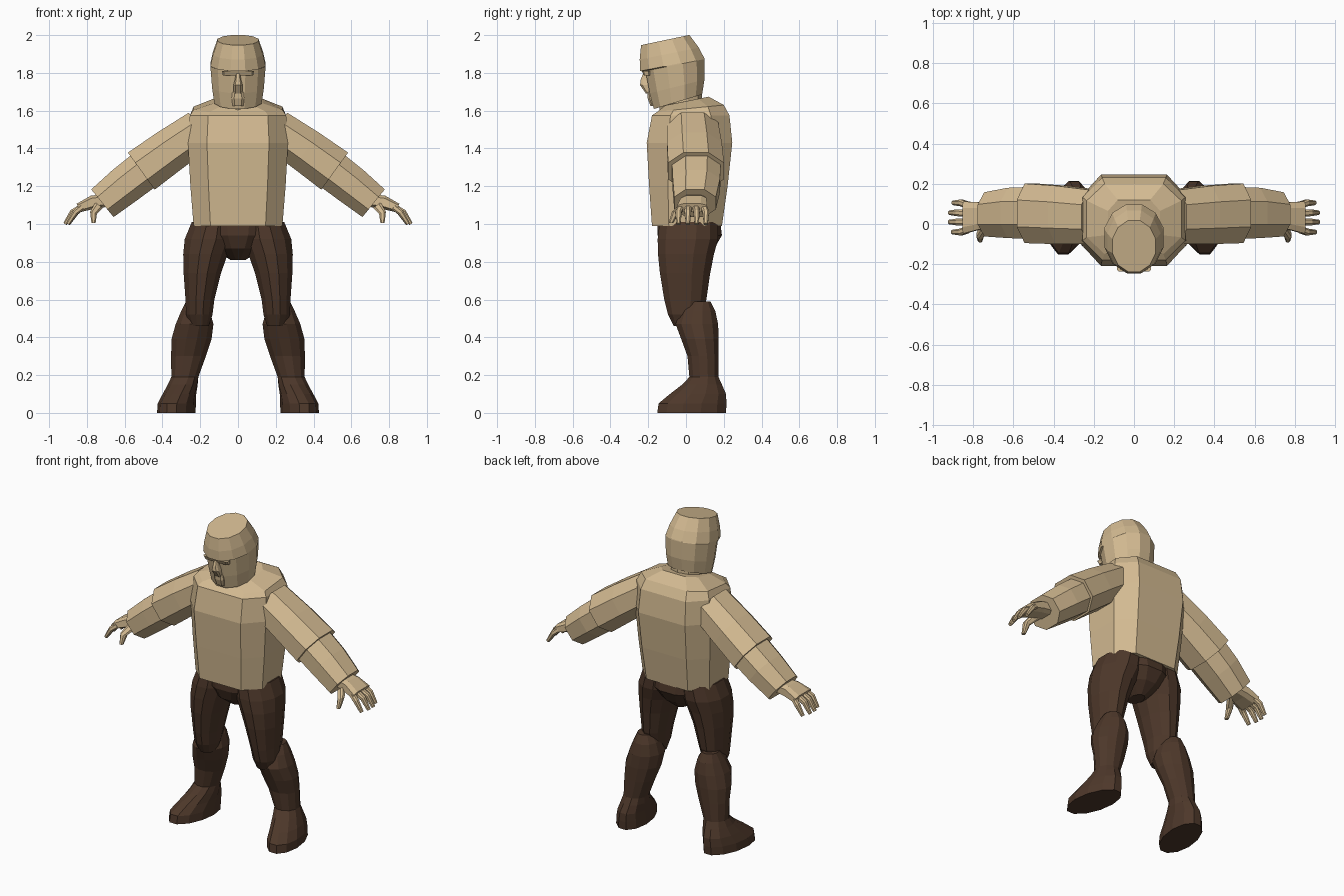
import bpy, bmesh, math
from mathutils import Vector as V


def material(name, rgb):
    m = bpy.data.materials.new(name)
    m.diffuse_color = (*rgb, 1)
    return m


TAN = material("tan cloth", (0.65, 0.49, 0.285))
BROWN = material("dark brown leather", (0.075, 0.039, 0.023))


def gon(n):
    """Regular n-gon with flat sides on the axes, reaching +-1."""
    c = math.cos(math.pi / n)
    return [(math.cos((i + .5) * 2 * math.pi / n) / c,
             math.sin((i + .5) * 2 * math.pi / n) / c) for i in range(n)]


def octagon(k, j):
    """Box with cut corners: k = flat width in x, j = flat width in y."""
    return [(1, -j), (1, j), (k, 1), (-k, 1), (-1, j), (-1, -j), (-k, -1), (k, -1)]


def loft(name, mat, rings, profile, mirror=False):
    """Skin rings of (centre, half axis u, half axis v)."""
    bm = bmesh.new()
    loops = [[bm.verts.new(c + u * a + v * b) for a, b in profile] for c, u, v in rings]
    n = len(profile)
    for p, q in zip(loops, loops[1:]):
        for i in range(n):
            bm.faces.new((p[i], p[(i + 1) % n], q[(i + 1) % n], q[i]))
    bm.faces.new(loops[0][::-1])
    bm.faces.new(loops[-1])
    bmesh.ops.recalc_face_normals(bm, faces=bm.faces)
    me = bpy.data.meshes.new(name)
    bm.to_mesh(me)
    bm.free()
    me.materials.append(mat)
    ob = bpy.data.objects.new(name, me)
    bpy.context.collection.objects.link(ob)
    if mirror:
        ob.modifiers.new("mirror", 'MIRROR').use_mirror_merge = False
    return ob


def level(z, x0, x1, y0, y1, slope=0, shear=0):
    """Ring around z; slope lifts it towards the back, shear turns it outwards."""
    cy, hy = (y0 + y1) / 2, (y1 - y0) / 2
    return (V(((x0 + x1) / 2, cy, z + slope * cy)), V(((x1 - x0) / 2, 0, 0)),
            V((-shear * hy, hy, slope * hy)))


def tube(points):
    """Rings along a path in the xz plane: (x, y, z, half thickness, half depth)."""
    rings = []
    for i, (x, y, z, t, w) in enumerate(points):
        a, b = points[max(i - 1, 0)], points[min(i + 1, len(points) - 1)]
        d = V((b[0] - a[0], 0, b[2] - a[2])).normalized()
        rings.append((V((x, y, z)), V((-d.z, 0, d.x)) * t, V((0, w, 0))))
    return rings


# Torso
loft("torso", TAN, [
    level(0.99, -.235, .235, -.18, .19),
    level(1.20, -.252, .252, -.195, .22),
    level(1.43, -.265, .265, -.208, .245),
    level(1.575, -.255, .255, -.18, .23),
    level(1.61, -.235, .235, -.15, .20, .1),
    level(1.65, -.13, .13, -.11, .12, .2)], octagon(.62, .52))

# Neck and hooded head
loft("neck", TAN, [level(1.60, -.10, .10, -.13, .08, .25),
                   level(1.70, -.10, .10, -.14, .08, .25)], gon(10))
loft("hooded_head", TAN, [
    level(1.66, -.125, .125, -.17, .085, .3),
    level(1.74, -.137, .137, -.192, .098, .25),
    level(1.853, -.146, .146, -.215, .098, .2),
    level(1.858, -.146, .146, -.243, .097, .2),
    level(1.92, -.133, .133, -.245, .068, .2),
    level(1.997, -.108, .108, -.238, .018, .21)], gon(12))

# Face
loft("nose", TAN, [
    level(1.69, -.022, .022, -.212, -.17),
    level(1.735, -.024, .024, -.243, -.18),
    level(1.765, -.016, .016, -.24, -.19),
    level(1.81, -.010, .010, -.222, -.19)], octagon(.6, .6))
loft("brow", TAN, [level(1.785, -.08, .08, -.222, -.19),
                   level(1.81, -.085, .085, -.235, -.19)], octagon(.9, .6))
loft("mouth", TAN, [
    level(1.625, -.028, .028, -.188, -.15),
    level(1.665, -.034, .034, -.203, -.16),
    level(1.70, -.030, .030, -.206, -.17)], octagon(.6, .5))

# Sleeves
loft("upper_arm", TAN, tube([
    (.20, .035, 1.50, .108, .135), (.36, .045, 1.39, .116, .145),
    (.512, .053, 1.28, .121, .148)]), octagon(.45, .45), True)
loft("forearm", TAN, tube([
    (.47, .055, 1.305, .106, .13), (.60, .055, 1.205, .103, .125),
    (.718, .048, 1.11, .094, .11)]), octagon(.45, .45), True)

# Hands
loft("palm", TAN, tube([
    (.70, .045, 1.125, .035, .06), (.77, .04, 1.115, .036, .068),
    (.845, .032, 1.085, .024, .08)]), octagon(.6, .6), True)
for i, (y, spread, reach) in enumerate([(.093, .012, -.015), (.052, .004, .003),
                                        (.012, -.002, .003), (-.028, -.012, -.012)]):
    loft(f"finger_{i + 1}", TAN, tube([
        (.825, y, 1.09, .017, .018), (.873 + reach, y + spread, 1.062, .016, .017),
        (.913 + reach, y + spread, 1.00, .010, .011)]), octagon(.5, .5), True)
loft("thumb", TAN, tube([
    (.735, -.005, 1.10, .025, .028), (.765, -.055, 1.06, .019, .02),
    (.765, -.08, 1.005, .011, .012)]), octagon(.5, .5), True)

# Trousers
loft("pelvis", BROWN, [
    level(.81, -.04, .04, -.04, .08),
    level(.87, -.13, .13, -.12, .15),
    level(.94, -.20, .20, -.15, .19),
    level(1.02, -.225, .225, -.15, .18)], gon(12))
loft("thigh", BROWN, [
    level(1.01, .02, .245, -.14, .17),
    level(.92, .02, .282, -.15, .17),
    level(.84, .055, .29, -.148, .148),
    level(.74, .09, .288, -.138, .128),
    level(.60, .125, .278, -.115, .108),
    level(.52, .135, .275, -.095, .08),
    level(.46, .155, .25, -.065, .04)], gon(12), True)

# Boots with shafts
loft("boot", BROWN, [
    level(.59, .18, .275, .02, .13),
    level(.54, .15, .30, -.03, .155),
    level(.47, .13, .33, -.055, .17),
    level(.39, .14, .352, -.025, .173),
    level(.30, .17, .354, .008, .172),
    level(.19, .21, .353, .018, .172),
    level(.15, .215, .37, -.02, .19, 0, .05),
    level(.10, .225, .395, -.085, .212, 0, .1),
    level(.05, .230, .418, -.145, .214, 0, .14),
    level(.0, .231, .422, -.152, .212, 0, .14)], gon(12), True)
